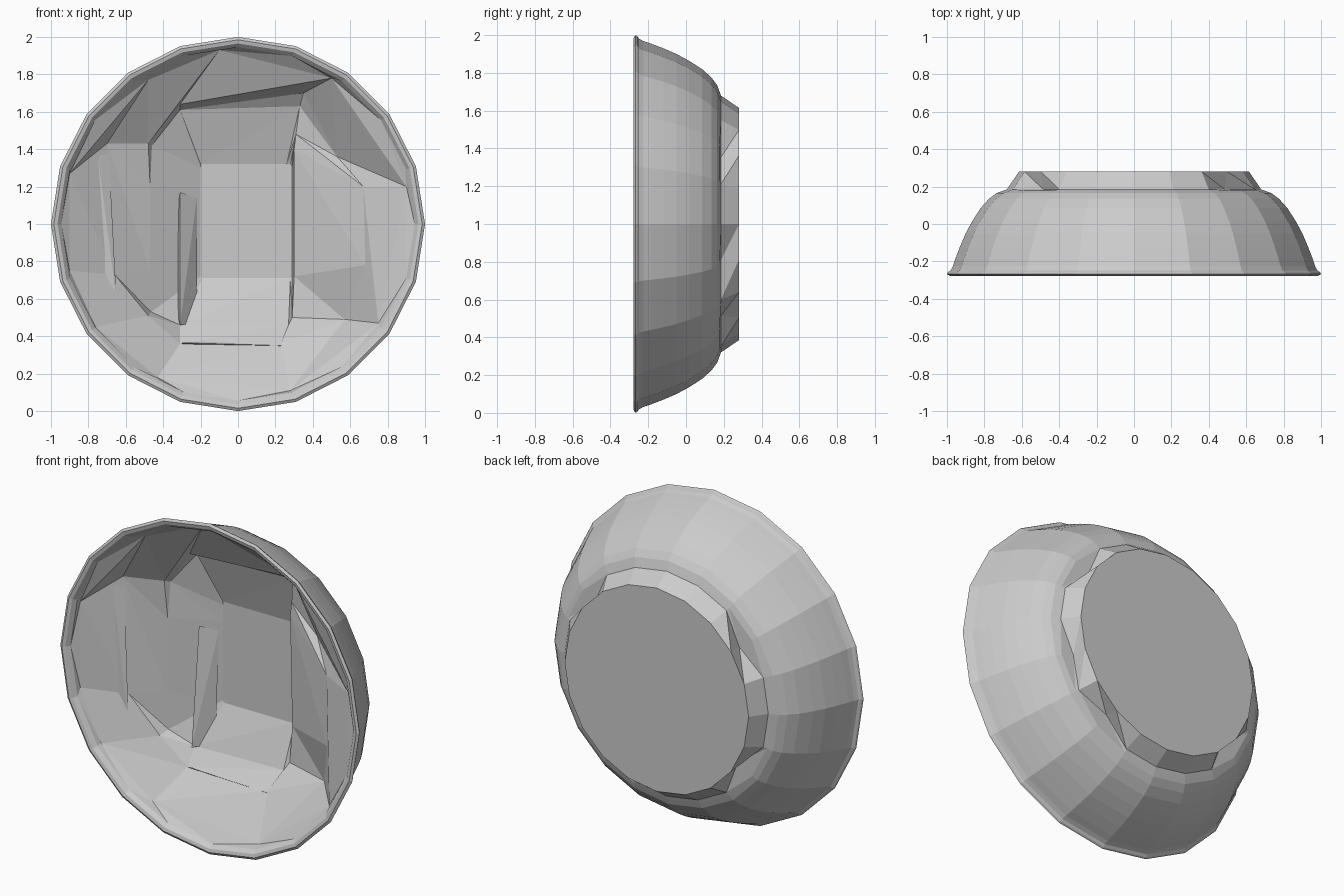
import bpy, bmesh
from math import cos, sin, pi

if "Cube" in bpy.data.objects:
    bpy.data.objects.remove(bpy.data.objects["Cube"])

SIDES = 20


def make_object(name, bm):
    bmesh.ops.remove_doubles(bm, verts=bm.verts, dist=0.0005)
    bmesh.ops.recalc_face_normals(bm, faces=bm.faces)
    mesh = bpy.data.meshes.new(name)
    bm.to_mesh(mesh)
    bm.free()
    obj = bpy.data.objects.new(name, mesh)
    bpy.context.collection.objects.link(obj)
    return obj


def circle(bm, r, y, notches={}):
    """Ring of vertices facing -y, centred at z = 1; notches override radii."""
    ring = []
    for i in range(SIDES):
        a = 2 * pi * i / SIDES
        rr = notches.get(i, r)
        ring.append(bm.verts.new((rr * cos(a), y, 1 + rr * sin(a))))
    return ring


def polygon(bm, pts):
    return [bm.verts.new((x, y, z)) for x, z, y in pts]


def loft(bm, a, b, tris=False):
    n = len(a)
    for i in range(n):
        j = (i + 1) % n
        if tris:
            bm.faces.new((a[i], a[j], b[j]))
            bm.faces.new((a[i], b[j], b[i]))
        else:
            bm.faces.new((a[i], a[j], b[j], b[i]))


def bridge(bm, a, b):
    """Join two rings of different length, always taking the shorter diagonal."""
    start = min(range(len(a)), key=lambda k: (a[k].co - b[0].co).length)
    a = a[start:] + a[:start]
    i = j = 0
    while i < len(a) or j < len(b):
        p, q = a[i % len(a)], b[j % len(b)]
        pn, qn = a[(i + 1) % len(a)], b[(j + 1) % len(b)]
        step_a = j >= len(b) or (i < len(a) and
                                 (pn.co - q.co).length < (qn.co - p.co).length)
        if step_a:
            bm.faces.new((p, pn, q))
            i += 1
        else:
            bm.faces.new((p, qn, q))
            j += 1


# Outer wall and rolled rim
bm = bmesh.new()
profile = [(.945, -.25), (.965, -.272), (.985, -.277), (1.0, -.268), (.995, -.258),
           (.98, -.248), (.968, -.225), (.955, -.185), (.93, -.12), (.90, -.05),
           (.865, .015), (.82, .085), (.775, .135), (.735, .165), (.70, .178)]
rings = [circle(bm, r, y) for r, y in profile]
for a, b in zip(rings, rings[1:]):
    loft(bm, a, b)

# Notched neck and flat foot disc
neck_ring = circle(bm, .68, .185, {2: .6, 8: .6, 12: .59, 17: .6, 19: .62})
foot_ring = circle(bm, .615, .28)
loft(bm, rings[-1], neck_ring, tris=True)
loft(bm, neck_ring, foot_ring, tris=True)
bm.faces.new(foot_ring)

# Hollow: faceted steps from the rim to the floor, as (x, z, y), clockwise from the top;
# repeated points are merged into triangles
mouth = [(-.1, 1.93, -.19), (.5, 1.78, -.2), (.5, 1.78, -.2), (.9, 1.2, -.23),
         (.75, .47, -.2), (.75, .47, -.2), (.28, .11, -.2), (-.43, .18, -.2),
         (-.76, .45, -.22), (-.9, .75, -.22), (-.9, 1.27, -.22), (-.48, 1.77, -.2)]
middle = [(-.31, 1.64, -.02), (.35, 1.7, .0), (.53, 1.36, .0), (.67, 1.2, -.11),
          (.68, .78, -.12), (.57, .49, .01), (.23, .36, -.04), (-.31, .36, -.04),
          (-.48, .51, -.06), (-.66, .73, -.1), (-.7, 1.43, -.1), (-.48, 1.43, -.02)]
step = [(-.31, 1.61, .05), (.33, 1.63, .05), (.31, 1.48, .07), (.3, 1.4, .07),
        (.3, .72, .09), (.29, .5, .08), (.27, .46, .05), (-.31, .46, .03),
        (-.465, .53, .0), (-.47, .75, .0), (-.47, 1.2, .0), (-.46, 1.42, .01)]
floor = [(-.2, 1.32, .14), (.26, 1.32, .14), (.28, 1.32, .14), (.29, 1.31, .14),
         (.29, .72, .14), (.28, .71, .14), (.27, .71, .14), (-.19, .71, .14),
         (-.2, .72, .14), (-.2, .8, .14), (-.2, 1.2, .14), (-.2, 1.3, .14)]
levels = [polygon(bm, p[::-1]) for p in (mouth, middle, step, floor)]
bridge(bm, rings[0], levels[0])
for a, b in zip(levels, levels[1:]):
    loft(bm, a, b, tris=True)
bm.faces.new(levels[-1])
make_object("bowl_shell", bm)


# Ridges left standing inside the hollow
def ridge(name, pts):
    bm = bmesh.new()
    bmesh.ops.convex_hull(bm, input=polygon(bm, pts))
    make_object(name, bm)


ridge("floor_ridge", [(-.31, 1.17, .07), (-.31, .46, -.0), (-.22, 1.14, .13),
                      (-.22, .47, .1), (-.32, 1.1, .09), (-.32, .5, .05)])
ridge("side_ridge", [(-.75, 1.37, -.13), (-.69, 1.37, -.1), (-.65, .6, -.12),
                     (-.76, .85, -.13), (-.7, 1.0, -.08)])
ridge("lower_ridge", [(-.3, .365, -.05), (.23, .35, -.05), (-.3, .34, -.02),
                      (.23, .33, -.02), (0, .38, .0)])
